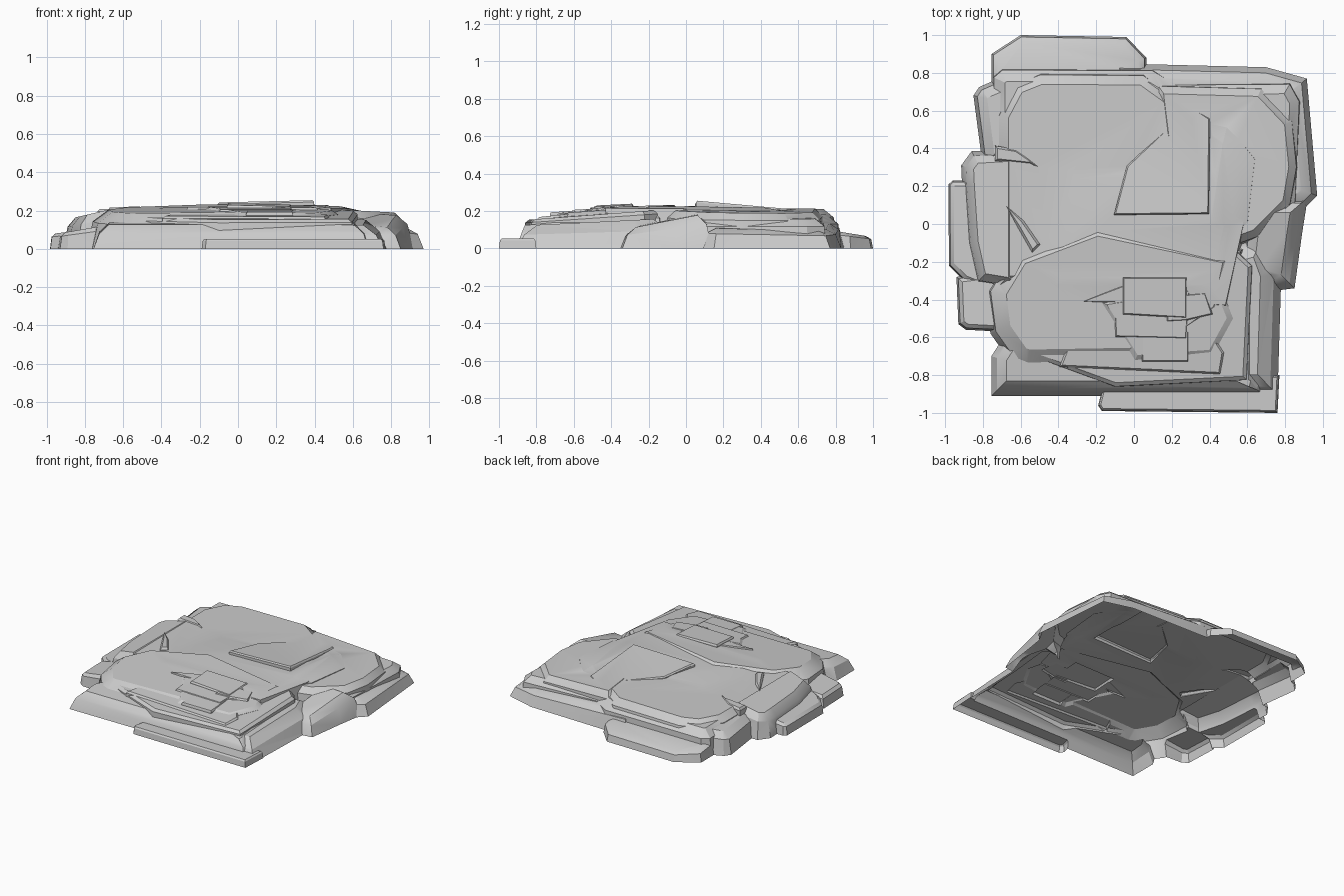
import bpy, bmesh
from mathutils import Vector

if "Cube" in bpy.data.objects:
    bpy.data.objects.remove(bpy.data.objects["Cube"])

parts = bpy.data.collections.new("slabs")
bpy.context.scene.collection.children.link(parts)


def inset(pts, d):
    """Offset a counter-clockwise outline inward by d."""
    out, n = [], len(pts)
    for i in range(n):
        a, b, c = (Vector(pts[(i + k) % n]) for k in (-1, 0, 1))
        e, f = (b - a).normalized(), (c - b).normalized()
        n1, n2 = Vector((-e.y, e.x)), Vector((-f.y, f.x))
        m = n1 + n2
        out.append(b + m * (d / max(1 + n1.dot(n2), 0.5)))
    return out


def slab(name, pts, h, sx=0.0, sy=0.0, w=0.03, chamfer=0.02, k=0.8):
    """Stone slab: sloping sides (w), chamfered rim, top plane h + sx*x + sy*y."""
    bm = bmesh.new()
    rings = []
    for d, f in ((0, None), (0, 0), (w, k), (w + chamfer, 1)):
        ring = []
        for p in inset(pts, d):
            z = -0.1 if f is None else f * (h + sx * p.x + sy * p.y)
            ring.append(bm.verts.new((p.x, p.y, z)))
        rings.append(ring)
    n = len(pts)
    for lo, hi in zip(rings, rings[1:]):
        for i in range(n):
            j = (i + 1) % n
            bm.faces.new((lo[i], lo[j], hi[j], hi[i]))
    bm.faces.new(rings[0][::-1])
    bm.faces.new(rings[-1])
    bmesh.ops.triangulate(bm, faces=[f for f in bm.faces if len(f.verts) == 4])
    me = bpy.data.meshes.new(name)
    bm.to_mesh(me)
    bm.free()
    ob = bpy.data.objects.new(name, me)
    parts.objects.link(ob)
    return ob


# main plateau
slab("back_left_skirt", [(-.752, -.36), (.3, -.3), (.3, .7), (.1, .822), (-.7, .825), (-.752, .78)],
     .18, 0, 0, .01, .06, .72)
slab("back_left_slab", [(-.745, -.36), (.37, -.3), (.32, .5), (.22, .7), (.06, .815), (-.5, .82), (-.65, .76), (-.745, .58)],
     .207, .008, .004, .03, .05, .8)
slab("center_slab", [(-.5, -.4), (.5, -.45), (.6, .0), (.5, .36), (-.4, .36), (-.5, -.1)],
     .218, .012, -.01, .02, .1, .94)
slab("front_slab", [(-.79, -.35), (-.76, -.58), (-.64, -.75), (-.57, -.775), (0, -.765), (.3, -.66),
                    (.52, -.5), (.6, -.12), (-.2, .05), (-.65, -.12)], .238, .01, .07, .03, .08, .7)
# right side
slab("right_slab_skirt", [(.2, -.1), (.66, -.08), (.86, .05), (.885, .65), (.83, .75), (.12, .745)],
     .19, -.04, 0, .01, .05, .75)
slab("right_slab", [(.2, -.1), (.55, -.12), (.66, -.08), (.84, .1), (.875, .3), (.85, .55), (.68, .73), (.12, .745), (.1, .7)],
     .226, -.042, -.01, .015, .04)
slab("back_right_ledge", [(.3, .1), (.9, .08), (.97, .15), (.915, .77), (.7, .83), (-.1, .85), (-.12, .6)],
     .165, -.06, -.03, .03, .05, .75)
slab("right_boulder", [(.55, -.28), (.77, -.35), (.85, -.34), (.89, -.05), (.92, .14), (.6, .14)],
     .19, -.03, .2, .03, .05, .7)
# raised cap plate
slab("cap_plate", [(-.11, .045), (.4, .05), (.405, .56), (.3, .63), (-.04, .31)], .25, .025, -.09, .003, .007, .96)
slab("cap_crest", [(.3, -.05), (.5, -.12), (.62, .0), (.66, .35), (.5, .55), (.38, .5)], .23, -.01, -.02, .02, .08, .92)
# front terraces
slab("front_step", [(-.19, -.96), (-.17, -.99), (.76, -1), (.77, -.8), (-.15, -.8)], .052, 0, 0, .005, .008)
slab("front_base", [(-.755, -.7), (-.755, -.91), (.68, -.91), (.69, -.87), (.66, -.3), (-.5, -.3)],
     .205, 0, .095, .03, .05, .65)
slab("right_skirt", [(.3, -.905), (.76, -.905), (.78, -.26), (.7, -.04), (.5, -.1)], .165, 0, .05, .04, .07, .6)
slab("front_terrace", [(-.55, -.7), (-.1, -.865), (.6, -.83), (.63, -.22), (.5, -.1), (-.3, -.4)],
     .216, 0, .075, .005, .02, .9)
slab("front_terrace_upper", [(-.4, -.76), (.46, -.8), (.48, -.68), (.3, -.4), (-.3, -.5)], .25, 0, .105, .004, .01, .93)
slab("front_terrace_top", [(.0, -.73), (.42, -.7), (.53, -.5), (.45, -.3), (-.2, -.4)], .252, -.02, .085, .005, .03, .9)
# thin broken plates on the front slope
slab("plate_wide", [(-.27, -.41), (-.11, -.42), (-.1, -.6), (.28, -.61), (.3, -.35), (.0, -.3)],
     .243, .0, .062, .003, .006, .95)
slab("plate_back", [(-.06, -.28), (-.06, -.48), (.28, -.5), (.28, -.28)], .252, -.02, .05, .002, .006, .96)
slab("plate_front", [(.04, -.6), (.04, -.73), (.29, -.73), (.29, -.52), (.1, -.5)], .243, 0, .07, .003, .005, .95)
slab("plate_right", [(.17, -.38), (.17, -.52), (.27, -.515), (.42, -.48), (.38, -.36)], .252, -.02, .06, .003, .006, .95)
# left foot stones
slab("left_foot", [(-.982, .21), (-.98, -.22), (-.9, -.3), (-.65, -.4), (-.65, .23), (-.96, .23)],
     .2, .125, 0, .008, .02)
slab("left_front_foot", [(-.94, -.28), (-.93, -.53), (-.89, -.56), (-.7, -.57), (-.7, -.25)], .24, .17, 0, .01, .02)
slab("left_shoulder", [(-.6, .4), (-.86, .385), (-.915, .31), (-.91, .2), (-.89, -.1), (-.84, -.32), (-.6, -.36)],
     .36, .23, 0, .025, .04, .75)
slab("left_back_stone", [(-.8, .3), (-.6, .3), (-.6, .8), (-.74, .76), (-.82, .725), (-.85, .68)],
     .23, .1, 0, .02, .05, .75)
slab("back_ledge", [(-.755, .6), (.065, .6), (.065, .88), (-.04, .99), (-.6, 1.0), (-.755, .9)],
     .22, 0, -.16, .01, .03)
# small loose wedges on the plateau
slab("left_wedge", [(-.68, .1), (-.62, -.02), (-.54, -.16), (-.49, -.11), (-.58, .02)], .218, 0, -.03, .005, .012, .93)
slab("left_chip", [(-.74, .33), (-.55, .31), (-.5, .3), (-.62, .4), (-.74, .42)], .216, .01, 0, .005, .012, .93)

# fuse the slabs into one shell that is open underneath
base = parts.objects["back_left_slab"]
parts.objects.unlink(base)
bpy.context.scene.collection.objects.link(base)
mod = base.modifiers.new("fuse", 'BOOLEAN')
mod.operation, mod.operand_type, mod.solver = 'UNION', 'COLLECTION', 'EXACT'
mod.collection = parts
deps = bpy.context.evaluated_depsgraph_get()
mesh = bpy.data.meshes.new_from_object(base.evaluated_get(deps))
bm = bmesh.new()
bm.from_mesh(mesh)
bmesh.ops.bisect_plane(bm, geom=bm.verts[:] + bm.edges[:] + bm.faces[:], plane_co=(0, 0, 0),
                       plane_no=(0, 0, -1), clear_outer=True)
bm.to_mesh(mesh)
bm.free()
for ob in list(parts.objects) + [base]:
    bpy.data.objects.remove(ob)
rock = bpy.data.objects.new("layered_rock", mesh)
bpy.context.scene.collection.objects.link(rock)
bpy.context.view_layer.objects.active = rock
rock.select_set(True)
bpy.ops.object.shade_smooth_by_angle(angle=0.5)
